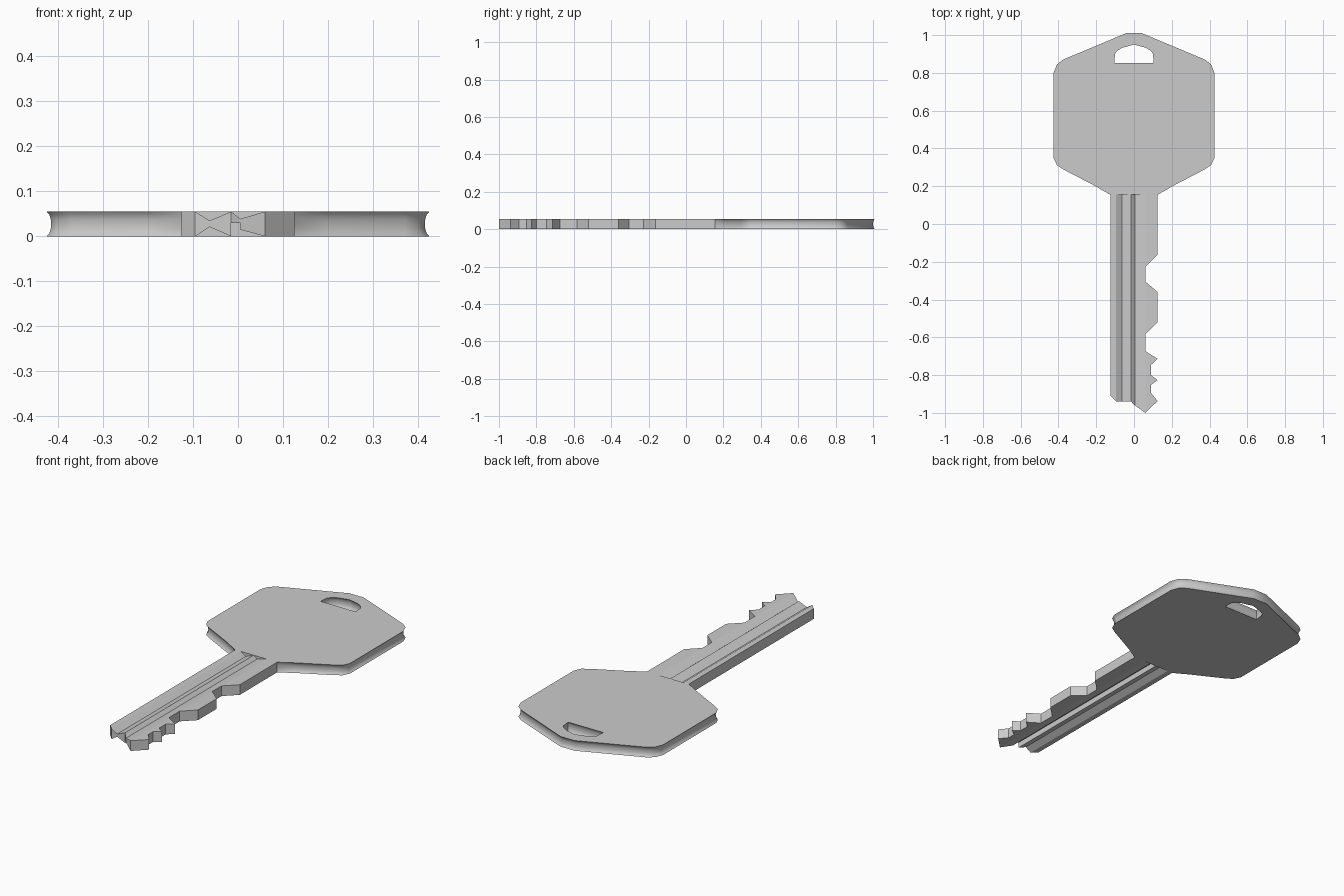
import bpy, bmesh
from mathutils import Vector

if "Cube" in bpy.data.objects:
    bpy.data.objects.remove(bpy.data.objects["Cube"])

T = 0.055  # key thickness


def finish(bm, name):
    bmesh.ops.recalc_face_normals(bm, faces=bm.faces[:])
    me = bpy.data.meshes.new(name)
    bm.to_mesh(me)
    bm.free()
    ob = bpy.data.objects.new(name, me)
    bpy.context.collection.objects.link(ob)
    return ob


def activate(ob):
    bpy.ops.object.select_all(action='DESELECT')
    ob.select_set(True)
    bpy.context.view_layer.objects.active = ob


def prism(points, vec, name):
    bm = bmesh.new()
    f = bm.faces.new([bm.verts.new(p) for p in points])
    r = bmesh.ops.extrude_face_region(bm, geom=[f], use_keep_orig=True)
    vs = [g for g in r['geom'] if isinstance(g, bmesh.types.BMVert)]
    bmesh.ops.translate(bm, verts=vs, vec=vec)
    return finish(bm, name)


def offset(pts, d):
    """Move a clockwise outline inwards by d with mitred corners; the neck stays put."""
    out, n = [], len(pts)
    for i in range(n):
        p = Vector(pts[i])
        e1 = (p - Vector(pts[i - 1])).normalized()
        e2 = (Vector(pts[(i + 1) % n]) - p).normalized()
        n1, n2 = Vector((e1.y, -e1.x)), Vector((e2.y, -e2.x))
        q = p + (n1 + n2) * d / (1 + n1.dot(n2))
        out.append(p if p.y < 0.16 else q)
    return out


def mirrored(half):
    return half + [(-x, y) for x, y in reversed(half) if x > 0]


# Head: bulged rim around a hexagonal plate with a keyring slot
head_outline = mirrored([(0.04, 1.0), (0.37, 0.862), (0.4, 0.838), (0.415, 0.80),
                         (0.415, 0.35), (0.4, 0.318), (0.37, 0.298),
                         (0.195, 0.207), (0.155, 0.183), (0.125, 0.155)])
slot_outline = mirrored([(0, 0.96), (0.065, 0.943), (0.095, 0.925),
                         (0.11, 0.905), (0.115, 0.843)])
rows = [(0, 0.010), (0.007, 0.004), (0.017, 0.001), (T / 2, 0),
        (T - 0.017, 0.001), (T - 0.007, 0.004), (T, 0.010)]
bm = bmesh.new()
cap_edges = {0: [], len(rows) - 1: []}
for outline, sign in ((head_outline, -1), (slot_outline, 1)):
    rings = [[bm.verts.new((p.x, p.y, z)) for p in offset(outline, sign * d)]
             for z, d in rows]
    n = len(outline)
    for a, b in zip(rings, rings[1:]):
        for i in range(n):
            j = (i + 1) % n
            bm.faces.new((a[i], a[j], b[j], b[i]))
    for k in cap_edges:
        cap_edges[k] += [bm.edges.get((rings[k][i], rings[k][(i + 1) % n]))
                         for i in range(n)]
for edges in cap_edges.values():
    bmesh.ops.triangle_fill(bm, edges=edges, use_beauty=True)
head = finish(bm, "head")
activate(head)
bpy.ops.object.shade_smooth_by_angle(angle=0.56)

# Blade: plan outline with the bitting cuts on the right
plan = [(-0.125, 0.155), (-0.125, -0.91), (-0.095, -0.94), (-0.015, -0.94),
        (0, -0.957), (0.06, -1.0), (0.125, -0.937), (0.09, -0.894), (0.09, -0.852),
        (0.125, -0.826), (0.09, -0.8), (0.09, -0.746), (0.125, -0.714),
        (0.06, -0.673), (0.06, -0.583), (0.125, -0.52), (0.125, -0.36),
        (0.06, -0.305), (0.06, -0.226), (0.125, -0.163), (0.125, 0.155)]
blade = prism([(x, y, -0.01) for x, y in plan], (0, 0, T + 0.02), "blade")

# Cross-section with the lengthwise grooves
section = [(-0.2, 0), (-0.095, 0), (-0.063, 0.021), (-0.015, 0), (-0.015, 0.03),
           (0.005, 0.03), (0.005, 0.015), (0.06, 0), (0.2, 0),
           (0.2, T), (0.06, T), (0.005, 0.039), (-0.015, T),
           (-0.063, 0.035), (-0.095, T), (-0.2, T)]
cutter = prism([(x, -1.2, z) for x, z in section], (0, 1.6, 0), "section_cutter")
cutter.hide_render = True
mod = blade.modifiers.new("grooves", 'BOOLEAN')
mod.operation = 'INTERSECT'
mod.solver = 'EXACT'
mod.object = cutter
activate(blade)
bpy.ops.object.modifier_apply(modifier=mod.name)
bpy.data.objects.remove(cutter)
